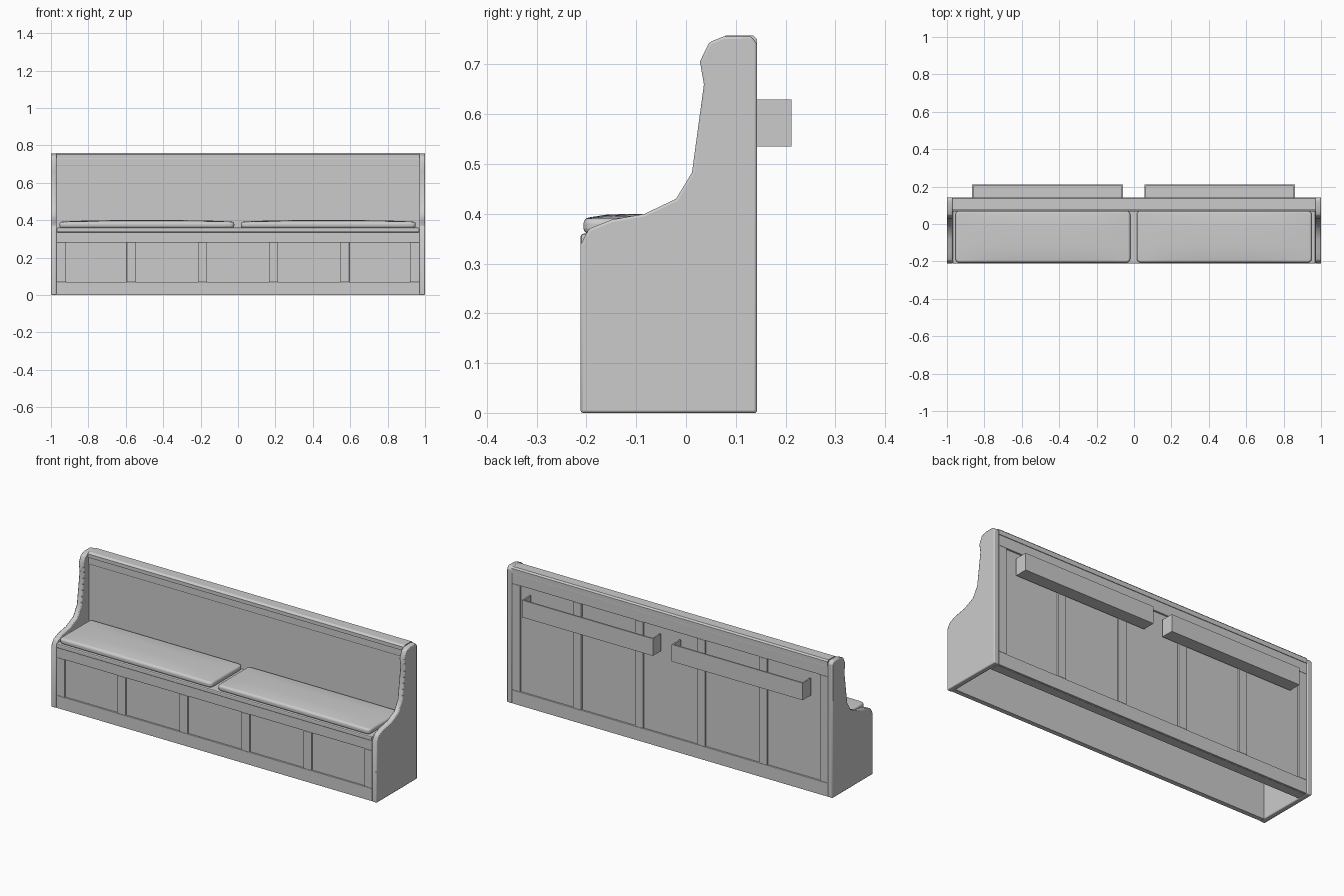
import bpy, bmesh

if "Cube" in bpy.data.objects:
    bpy.data.objects.remove(bpy.data.objects["Cube"])

def finish(name, bm, bevel=0.0, segments=2, smooth=False):
    bmesh.ops.recalc_face_normals(bm, faces=bm.faces)
    mesh = bpy.data.meshes.new(name)
    bm.to_mesh(mesh)
    bm.free()
    obj = bpy.data.objects.new(name, mesh)
    bpy.context.collection.objects.link(obj)
    if bevel:
        mod = obj.modifiers.new("Bevel", 'BEVEL')
        mod.width = bevel
        mod.segments = segments
        mod.limit_method = 'ANGLE'
        mod.angle_limit = 0.7
    if smooth:
        bpy.ops.object.select_all(action='DESELECT')
        obj.select_set(True)
        bpy.context.view_layer.objects.active = obj
        bpy.ops.object.shade_smooth_by_angle(angle=0.7)
    return obj

def box_mesh(x0, x1, y0, y1, z0, z1):
    bm = bmesh.new()
    bmesh.ops.create_cube(bm, size=1)
    for v in bm.verts:
        v.co.x = x1 if v.co.x > 0 else x0
        v.co.y = y1 if v.co.y > 0 else y0
        v.co.z = z1 if v.co.z > 0 else z0
    return bm

def box(name, *dims, bevel=0.0):
    return finish(name, box_mesh(*dims), bevel)

def extrude_profile(name, points, x0, x1, bevel=0.0, smooth=False):
    bm = bmesh.new()
    face = bm.faces.new([bm.verts.new((x0, y, z)) for y, z in points])
    out = bmesh.ops.extrude_face_region(bm, geom=[face])
    bmesh.ops.translate(bm, vec=(x1 - x0, 0, 0),
                        verts=[g for g in out["geom"] if isinstance(g, bmesh.types.BMVert)])
    return finish(name, bm, bevel, smooth=smooth)

# Shaped bench ends
END = [(-0.212, 0), (0.143, 0), (0.143, 0.742), (0.130, 0.757), (0.075, 0.756),
       (0.047, 0.745), (0.028, 0.706), (0.036, 0.66), (0.012, 0.483), (-0.02, 0.43),
       (-0.083, 0.4), (-0.15, 0.388), (-0.195, 0.37), (-0.212, 0.338)]
for side, x0, x1 in (("left", -1.0, -0.97), ("right", 0.97, 1.0)):
    extrude_profile(f"{side}_end_panel", END, x0, x1, bevel=0.005, smooth=True)

# Front and back: recessed boards with rails and stiles
STILES = [(-0.97, -0.92), (-0.595, -0.545), (-0.215, -0.165),
          (0.165, 0.215), (0.545, 0.595), (0.92, 0.97)]

def panelled_wall(name, y_board, y_frame, z_low, z_high, z_top):
    box(f"{name}_board", -0.97, 0.97, *y_board, 0, z_top)
    box(f"{name}_bottom_rail", -0.97, 0.97, *y_frame, 0, z_low, bevel=0.002)
    box(f"{name}_top_rail", -0.97, 0.97, *y_frame, z_high, z_top, bevel=0.002)
    for i, (x0, x1) in enumerate(STILES, 1):
        box(f"{name}_stile_{i}", x0, x1, *y_frame, z_low, z_high, bevel=0.002)

panelled_wall("front", (-0.196, -0.18), (-0.207, -0.196), 0.07, 0.28, 0.335)
panelled_wall("back", (0.08, 0.13), (0.13, 0.141), 0.075, 0.665, 0.725)

# Seat board with its rounded front edge
box("seat_board", -0.97, 0.97, -0.212, 0.08, 0.335, 0.36, bevel=0.006)

# Moulding and cap along the top of the backrest
box("backrest_front_rail", -0.97, 0.97, 0.074, 0.08, 0.69, 0.73, bevel=0.002)
CAP = [(0.068, 0.73), (0.143, 0.725), (0.143, 0.75), (0.135, 0.758),
       (0.08, 0.758), (0.068, 0.75)]
extrude_profile("backrest_cap", CAP, -0.97, 0.97)

# Padded cushions with softly domed tops
def cushion(name, x0, x1):
    y0, y1, z0, z1 = -0.206, 0.07, 0.36, 0.391
    bm = box_mesh(x0, x1, y0, y1, z0, z1)
    upright = [e for e in bm.edges if abs(e.verts[0].co.z - e.verts[1].co.z) > 0.01]
    bmesh.ops.bevel(bm, geom=upright, offset=0.02, segments=3, profile=0.5, affect='EDGES')
    for i in range(1, 12):
        x = x0 + (x1 - x0) * i / 12
        bmesh.ops.bisect_plane(bm, geom=bm.verts[:] + bm.edges[:] + bm.faces[:],
                               plane_co=(x, 0, 0), plane_no=(1, 0, 0))
    for i in range(1, 6):
        y = y0 + (y1 - y0) * i / 6
        bmesh.ops.bisect_plane(bm, geom=bm.verts[:] + bm.edges[:] + bm.faces[:],
                               plane_co=(0, y, 0), plane_no=(0, 1, 0))
    for v in bm.verts:
        if v.co.z > z1 - 0.001:
            u = (2 * v.co.x - x0 - x1) / (x1 - x0)
            w = (2 * v.co.y - y0 - y1) / (y1 - y0)
            v.co.z += 0.009 * (1 - u ** 4) * (1 - w ** 4)
    finish(name, bm, bevel=0.011, segments=4, smooth=True)

cushion("left_cushion", -0.955, -0.02)
cushion("right_cushion", 0.015, 0.95)

# Open-topped book racks on the back
T = 0.008
for side, x0, x1 in (("left", -0.865, -0.06), ("right", 0.055, 0.86)):
    z0, z1, y0, y1 = 0.535, 0.63, 0.141, 0.212
    box(f"{side}_rack_floor", x0, x1, y0, y1, z0, z0 + T)
    box(f"{side}_rack_face", x0, x1, y1 - T, y1, z0 + T, z1)
    box(f"{side}_rack_inner_end", x0, x0 + T, y0, y1 - T, z0 + T, z1)
    box(f"{side}_rack_outer_end", x1 - T, x1, y0, y1 - T, z0 + T, z1)
